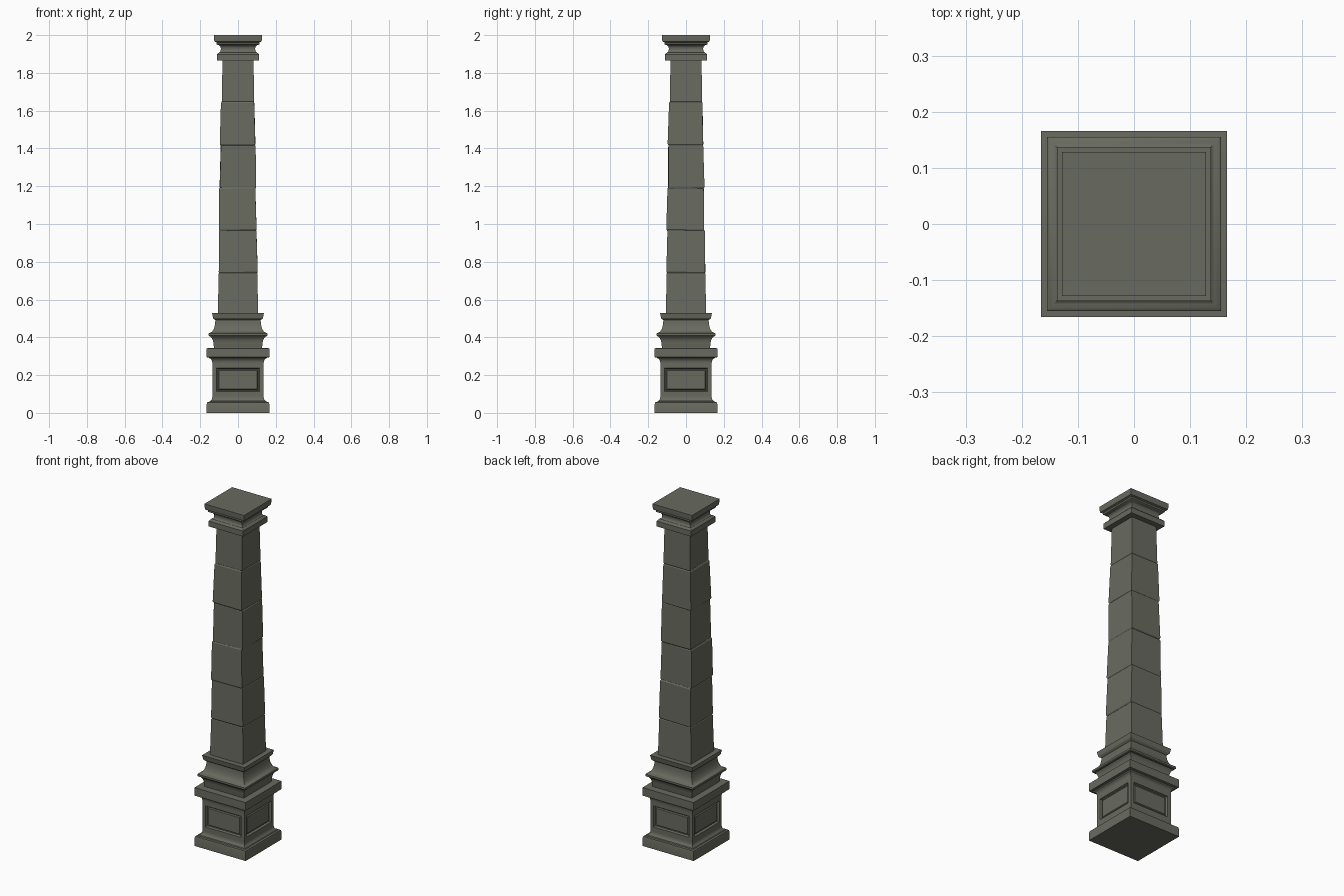
import bpy, bmesh, math, random
from mathutils import Matrix

if "Cube" in bpy.data.objects:
    bpy.data.objects.remove(bpy.data.objects["Cube"])

random.seed(4)
stone = bpy.data.materials.new("stone")
stone.diffuse_color = (0.14, 0.145, 0.115, 1)
stone.use_nodes = True
stone.node_tree.nodes["Principled BSDF"].inputs["Base Color"].default_value = stone.diffuse_color


def finish(bm, name):
    bmesh.ops.recalc_face_normals(bm, faces=bm.faces[:])
    mesh = bpy.data.meshes.new(name)
    bm.to_mesh(mesh)
    bm.free()
    ob = bpy.data.objects.new(name, mesh)
    bpy.context.collection.objects.link(ob)
    mesh.materials.append(stone)
    bpy.ops.object.select_all(action='DESELECT')
    ob.select_set(True)
    bpy.context.view_layer.objects.active = ob
    bpy.ops.object.shade_smooth_by_angle(angle=math.radians(25))
    return ob


def square_loft(profile):
    """Stack square rings from (half width, z) points and cap both ends."""
    bm = bmesh.new()
    rings = [[bm.verts.new((sx * w, sy * w, z))
              for sx, sy in ((-1, -1), (1, -1), (1, 1), (-1, 1))] for w, z in profile]
    for a, b in zip(rings, rings[1:]):
        for i in range(4):
            j = (i + 1) % 4
            bm.faces.new((a[i], a[j], b[j], b[i]))
    bm.faces.new(rings[0][::-1])
    bm.faces.new(rings[-1])
    return bm


def cove(w0, z0, w1, z1, n=6, steep_first=True):
    """Quarter-ellipse concave moulding between two points."""
    pts = []
    for k in range(n + 1):
        t = math.pi / 2 * k / n
        u, v = (1 - math.cos(t), math.sin(t)) if steep_first else (math.sin(t), 1 - math.cos(t))
        pts.append((w0 + (w1 - w0) * u, z0 + (z1 - z0) * v))
    return pts


# Pedestal with a sunken, framed panel on each side
pedestal = square_loft(
    [(0.166, 0), (0.166, 0.046), (0.163, 0.056), (0.152, 0.058)]
    + cove(0.149, 0.063, 0.136, 0.085, 4, False)
    + [(0.136, 0.092), (0.136, 0.258)]
    + cove(0.136, 0.265, 0.150, 0.288, 4)
    + [(0.154, 0.292), (0.166, 0.295), (0.166, 0.342), (0.13, 0.344)])
panels = [f for f in pedestal.faces
          if abs(f.calc_center_median().z - 0.175) < 0.003 and abs(f.normal.z) < 0.1]
bmesh.ops.recalc_face_normals(pedestal, faces=pedestal.faces[:])
for thickness, depth in ((0.03, 0), (0.006, -0.012), (0.007, 0), (0.006, 0.006)):
    bmesh.ops.inset_individual(pedestal, faces=panels, thickness=thickness, depth=depth)
finish(pedestal, "pedestal")

# Moulded base between pedestal and shaft
finish(square_loft(
    [(0.128, 0.34), (0.128, 0.352)]
    + cove(0.129, 0.355, 0.151, 0.405, 6)
    + [(0.155, 0.409), (0.155, 0.42)]
    + cove(0.150, 0.424, 0.120, 0.492, 7, False)
    + [(0.128, 0.497), (0.132, 0.502), (0.137, 0.528)]), "shaft_base")

# Tapered shaft of worn stone blocks, slightly shifted and tilted
levels = [0.525, 0.743, 0.968, 1.192, 1.42, 1.647, 1.87]
widths = [(0.107, 0.102), (0.103, 0.099), (0.100, 0.096),
          (0.096, 0.092), (0.094, 0.088), (0.086, 0.082)]
shifts = [(0, 0), (0, 0), (-0.003, -0.003), (0, 0), (-0.002, -0.002), (0, 0)]
for i, ((wb, wt), (dx, dy)) in enumerate(zip(widths, shifts)):
    z0, z1 = levels[i], levels[i + 1]
    bm = square_loft([(wb - 0.004, z0 - 0.004), (wb, z0 + 0.003),
                      (wt, z1 - 0.006), (wt - 0.005, z1 + 0.002)])
    mid = Matrix.Translation((dx, dy, (z0 + z1) / 2))
    back = Matrix.Translation((0, 0, -(z0 + z1) / 2))
    r = lambda a: random.uniform(-a, a) if 0 < i < 5 else 0
    tilt = (Matrix.Rotation(r(0.015), 4, 'X') @ Matrix.Rotation(r(0.015), 4, 'Y')
            @ Matrix.Rotation(r(0.012), 4, 'Z'))
    bm.transform(mid @ tilt @ back)
    finish(bm, f"shaft_block_{i + 1}")

# Capital
finish(square_loft(
    [(0.112, 1.866), (0.112, 1.898), (0.107, 1.904)]
    + cove(0.104, 1.906, 0.091, 1.925, 4, False)
    + cove(0.091, 1.93, 0.108, 1.948, 4)
    + [(0.114, 1.952), (0.114, 1.962), (0.125, 1.966),
       (0.128, 1.985), (0.128, 2.0)]), "capital")
